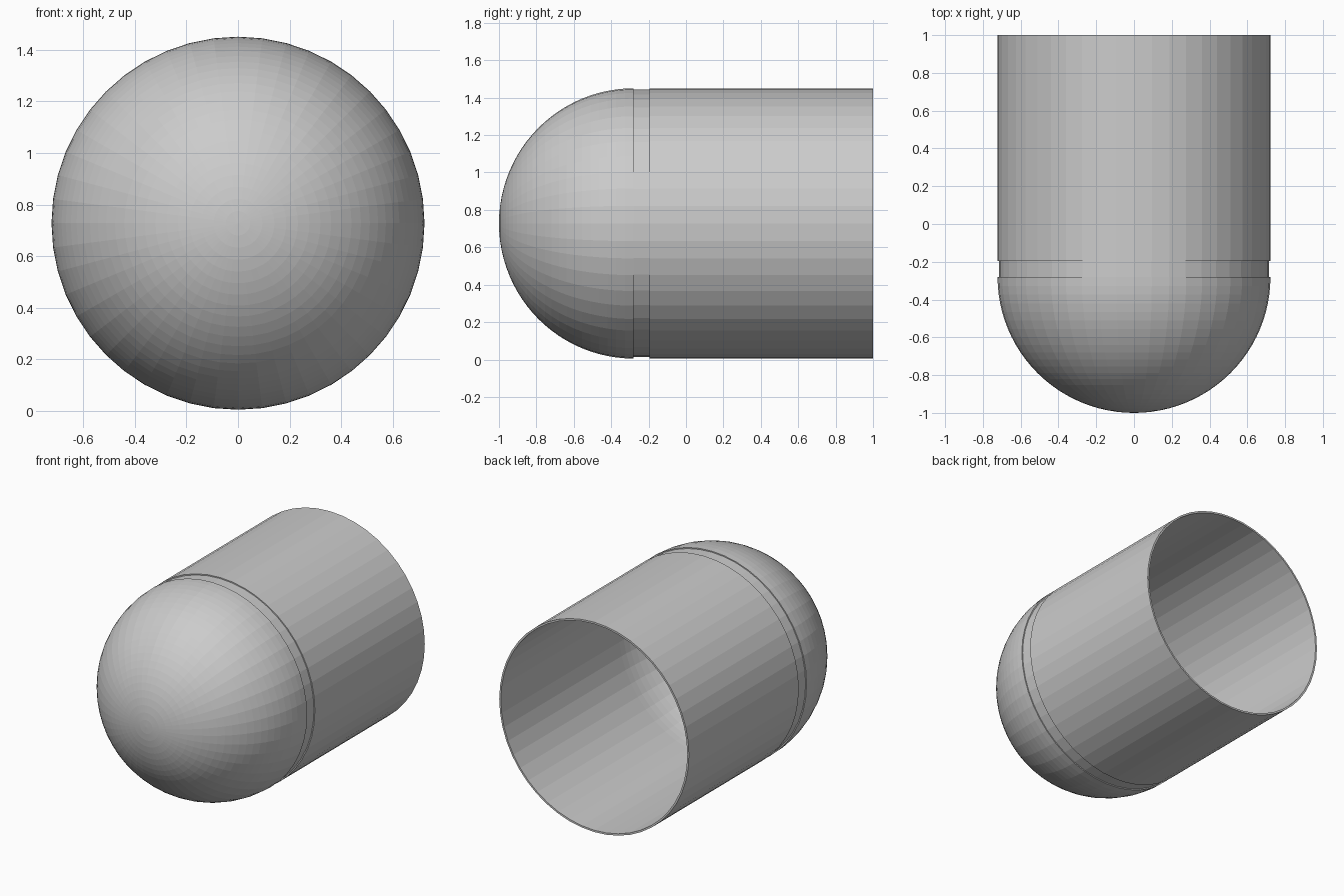
import bpy, bmesh, math

if "Cube" in bpy.data.objects:
    bpy.data.objects.remove(bpy.data.objects["Cube"])

SEG = 48          # sides around the axis
RINGS = 24        # steps along the dome
R = 0.7225        # outer radius
R_GROOVE = 0.715  # recessed band
R_IN = 0.710      # inner wall
CZ = 0.7275       # axis height
Y_DOME, Y_BODY, Y_END = -0.28, -0.195, 1.0


def dome(r, depth):
    """Profile (radius, y) from the pole to the dome's rim."""
    return [(r * math.sin(a), Y_DOME - depth * math.cos(a))
            for a in (math.pi / 2 * i / RINGS for i in range(RINGS + 1))]


def lathe(name, profile):
    """Spin a closed (radius, y) profile around the y axis."""
    bm = bmesh.new()
    verts = [bm.verts.new((r, y, 0)) for r, y in profile]
    edges = [bm.edges.new((a, b)) for a, b in zip(verts, verts[1:])]
    bmesh.ops.spin(bm, geom=verts + edges, cent=(0, 0, 0), axis=(0, 1, 0),
                   angle=2 * math.pi, steps=SEG, use_merge=True)
    bmesh.ops.remove_doubles(bm, verts=bm.verts, dist=1e-5)
    bmesh.ops.recalc_face_normals(bm, faces=bm.faces)
    mesh = bpy.data.meshes.new(name)
    bm.to_mesh(mesh)
    bm.free()
    obj = bpy.data.objects.new(name, mesh)
    obj.location.z = CZ
    bpy.context.collection.objects.link(obj)
    return obj


# Hollow shell: outer dome, groove, tube, open back rim, inner tube, inner dome
outer = dome(R, 0.72)
band = [(R_GROOVE, Y_DOME), (R_GROOVE, Y_BODY), (R, Y_BODY)]
rim = [(R, Y_END), (R_IN, Y_END)]
inner = dome(R_IN, 0.708)[::-1]
lathe("capsule_shell", outer + band + rim + inner)
